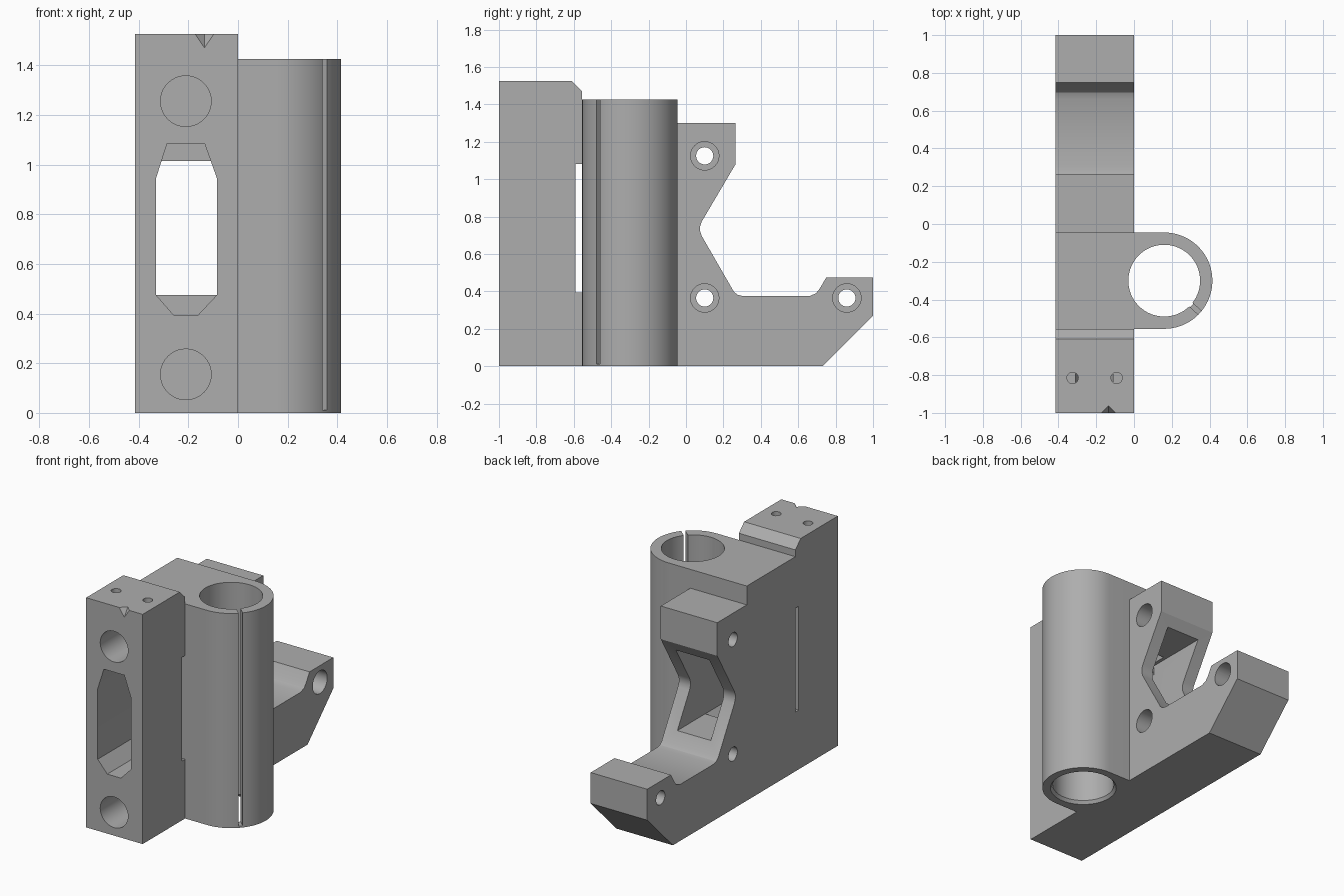
import bpy, bmesh, math
from mathutils import Matrix, Vector

old = bpy.data.objects.get("Cube")
if old:
    bpy.data.objects.remove(old, do_unlink=True)

grey = bpy.data.materials.new("plain grey")
grey.use_nodes = True
colour = (0.42, 0.42, 0.42, 1)
grey.diffuse_color = colour
grey.node_tree.nodes["Principled BSDF"].inputs["Base Color"].default_value = colour


def make(name, bm):
    bmesh.ops.recalc_face_normals(bm, faces=bm.faces)
    mesh = bpy.data.meshes.new(name)
    bm.to_mesh(mesh)
    bm.free()
    mesh.materials.append(grey)
    ob = bpy.data.objects.new(name, mesh)
    bpy.context.collection.objects.link(ob)
    return ob


def prism(name, points, axis, lo, hi):
    """Extrude a 2D outline along x, y or z."""
    place = {"x": lambda a, b: (lo, a, b),
             "y": lambda a, b: (a, lo, b),
             "z": lambda a, b: (a, b, lo)}[axis]
    bm = bmesh.new()
    face = bm.faces.new([bm.verts.new(place(a, b)) for a, b in points])
    ext = bmesh.ops.extrude_face_region(bm, geom=[face])
    step = Vector([hi - lo if axis == k else 0 for k in "xyz"])
    bmesh.ops.translate(bm, vec=step, verts=[v for v in ext["geom"] if isinstance(v, bmesh.types.BMVert)])
    return make(name, bm)


def arc(cx, cy, r, start, end, n):
    steps = [math.radians(start + (end - start) * i / n) for i in range(n + 1)]
    return [(cx + r * math.cos(t), cy + r * math.sin(t)) for t in steps]


def rect(a0, a1, b0, b1):
    return [(a0, b0), (a1, b0), (a1, b1), (a0, b1)]


def rod(name, a, b, r, axis, lo, hi, n=40):
    return prism(name, arc(a, b, r, 0, 360, n)[:-1], axis, lo, hi)


def cone(name, at, r_low, r_high, depth, n):
    bm = bmesh.new()
    bmesh.ops.create_cone(bm, cap_ends=True, segments=n, radius1=r_low, radius2=r_high,
                          depth=depth, matrix=Matrix.Translation(at))
    bmesh.ops.remove_doubles(bm, verts=bm.verts, dist=1e-5)
    return make(name, bm)


def combine(target, tool, operation="DIFFERENCE"):
    mod = target.modifiers.new("combine", "BOOLEAN")
    mod.operation, mod.object, mod.solver = operation, tool, "EXACT"
    bpy.context.view_layer.objects.active = target
    bpy.ops.object.modifier_apply(modifier=mod.name)
    bpy.data.objects.remove(tool, do_unlink=True)


# Side outline of the main bracket, with rounded inner corners
outline = [(-1, 0), (0.73, 0), (1, 0.27), (1, 0.475), (0.75, 0.475), (0.715, 0.415),
           (0.695, 0.39), (0.66, 0.375), (0.305, 0.375), (0.275, 0.382), (0.255, 0.4),
           (0.085, 0.695), (0.076, 0.72), (0.076, 0.75), (0.085, 0.775),
           (0.265, 1.08), (0.265, 1.3), (-0.045, 1.3), (-0.045, 1.425),
           (-0.555, 1.425), (-0.555, 1.47), (-0.61, 1.525), (-1, 1.525)]
bracket = prism("bracket", outline, "x", -0.415, 0)

# Round bearing sleeve blended into the side
sleeve = [(-0.2, -0.555)] + arc(0.16, -0.3, 0.255, -90, 90, 36) + [(-0.2, -0.045)]
combine(bracket, prism("sleeve", sleeve, "z", 0, 1.425), "UNION")

cutters = [rod("bore", 0.16, -0.3, 0.19, "z", -0.1, 1.6, 64),
           cone("bore_lead_in", (0.16, -0.3, 0), 0.22, 0.19, 0.04, 64)]

# Narrow clamping slit through the sleeve wall
slit = prism("sleeve_slit", rect(0.1, 0.35, -0.0125, 0.0125), "z", 0.012, 1.6)
slit.data.transform(Matrix.Translation((0.16, -0.3, 0)) @ Matrix.Rotation(math.radians(-42), 4, "Z"))
cutters.append(slit)

# Belt window: chamfered at the front, plain through the back
window = [(-0.285, 1.085), (-0.135, 1.085), (-0.085, 0.945), (-0.085, 0.475),
          (-0.16, 0.395), (-0.26, 0.395), (-0.33, 0.475), (-0.33, 0.945)]
cutters += [prism("front_window", window, "y", -1.1, -0.08),
            prism("back_window", rect(-0.33, -0.085, 0.475, 1.015), "y", -0.2, 0.5),
            prism("side_slot", rect(-0.59, -0.555, 0.393, 1.082), "x", -0.5, 0.1)]

# Blind sockets for the two horizontal rods
for z in (0.155, 1.255):
    cutters.append(rod("rod_socket", -0.21, z, 0.102, "y", -1.1, -0.095))

# Counterbored mounting holes
for y, z in ((0.1, 0.365), (0.1, 1.125), (0.86, 0.365)):
    cutters += [rod("screw_hole", y, z, 0.046, "x", -0.5, 0.1, 28),
                rod("screw_head", y, z, 0.076, "x", -0.2, 0.1, 32)]

# Small top holes and the pointed notch on the front edge
for x in (-0.325, -0.092):
    cutters.append(rod("top_hole", x, -0.815, 0.03, "z", 1.28, 1.6, 24))
cutters.append(cone("edge_notch", (-0.135, -1, 1.5125), 0, 0.058, 0.085, 4))

for cutter in cutters:
    combine(bracket, cutter)

bpy.ops.object.select_all(action="DESELECT")
bracket.select_set(True)
bpy.context.view_layer.objects.active = bracket
bpy.ops.object.shade_smooth_by_angle(angle=math.radians(25))
